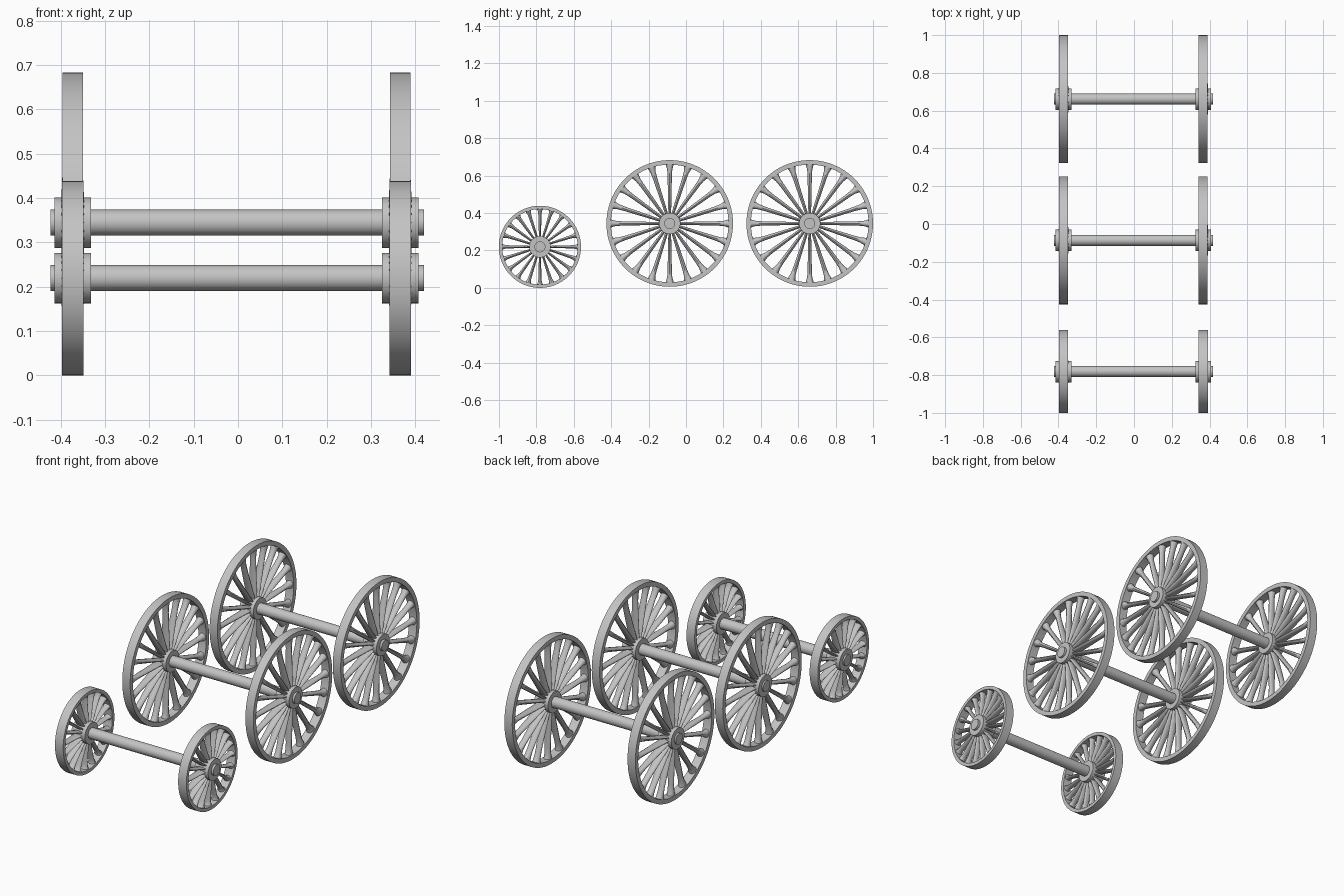
import bpy, bmesh, math
from mathutils import Matrix, Vector

cube = bpy.data.objects.get("Cube")
if cube:
    bpy.data.objects.remove(cube)

steel = bpy.data.materials.new("steel_grey")
steel.use_nodes = True
steel.diffuse_color = (0.55, 0.55, 0.55, 1)
steel.node_tree.nodes["Principled BSDF"].inputs["Base Color"].default_value = (0.55, 0.55, 0.55, 1)

SPOKES = 20
HUB_R, AXLE_R = 0.057, 0.0293


def finish(bm, name, location):
    bmesh.ops.recalc_face_normals(bm, faces=bm.faces)
    mesh = bpy.data.meshes.new(name)
    bm.to_mesh(mesh)
    bm.free()
    mesh.materials.append(steel)
    obj = bpy.data.objects.new(name, mesh)
    obj.location = location
    bpy.context.collection.objects.link(obj)
    bpy.ops.object.select_all(action="DESELECT")
    obj.select_set(True)
    bpy.context.view_layer.objects.active = obj
    bpy.ops.object.shade_smooth_by_angle(angle=math.radians(35))
    return obj


def loft(bm, rings, closed=False):
    """Skin a list of vertex rings, capping the ends unless closed."""
    n = len(rings[0])
    pairs = list(zip(rings, rings[1:]))
    if closed:
        pairs.append((rings[-1], rings[0]))
    else:
        bm.faces.new(rings[0])
        bm.faces.new(rings[-1])
    for a, b in pairs:
        for i in range(n):
            j = (i + 1) % n
            bm.faces.new((a[i], a[j], b[j], b[i]))


def lathe(name, profile, location, closed=False, sides=64):
    """Revolve (x, radius) points about the x axis."""
    bm = bmesh.new()
    rings = []
    for x, r in profile:
        angles = [math.tau * i / sides for i in range(sides)]
        rings.append([bm.verts.new((x, r * math.cos(a), r * math.sin(a))) for a in angles])
    loft(bm, rings, closed)
    return finish(bm, name, location)


def spokes(name, inner, thick, location):
    """Oval spokes: thin and deep at the hub, flaring where they meet the rim."""
    bm = bmesh.new()
    span = inner - 0.045
    stations = [(0, 0.5, 0.026), (0.3, 0.62, 0.0225), (0.78, 0.8, 0.0165),
                (0.9, 0.95, 0.0175), (0.97, 1.3, 0.0195), (1.02, 1.7, 0.021)]
    for k in range(SPOKES):
        turn = Matrix.Rotation(math.tau * k / SPOKES, 3, "X")
        rings = []
        for t, width, depth in stations:
            ring = []
            for i in range(12):
                a = math.tau * i / 12
                p = Vector((depth * math.cos(a), thick * width * math.sin(a), 0.045 + t * span))
                ring.append(bm.verts.new(turn @ p))
            rings.append(ring)
        loft(bm, rings)
    finish(bm, name, location)


def wheel(name, radius, rim, half_width, thick, location):
    inner = radius - rim
    w = half_width
    lathe(name + "_rim", [(-w, inner), (-w, radius), (w, radius), (w, inner)], location, True, 96)
    lathe(name + "_hub", [(-0.0415, HUB_R), (0.0415, HUB_R)], location)
    spokes(name + "_spokes", inner, thick, location)


# Wheelsets: name, y, axle height, radius, rim thickness, half width, spoke thickness
wheelsets = [("leading", -0.781, 0.2195, 0.2195, 0.018, 0.0245, 0.0105),
             ("front_driving", -0.087, 0.3445, 0.3385, 0.024, 0.0235, 0.0145),
             ("rear_driving", 0.6615, 0.3445, 0.3385, 0.024, 0.0235, 0.0145)]
for name, y, z, radius, rim, half_width, thick in wheelsets:
    lathe(name + "_axle", [(-0.4225, AXLE_R), (0.4195, AXLE_R)], (0, y, z), sides=48)
    for side, x in (("left", 0.366), ("right", -0.373)):
        wheel(f"{name}_{side}_wheel", radius, rim, half_width, thick, (x, y, z))
